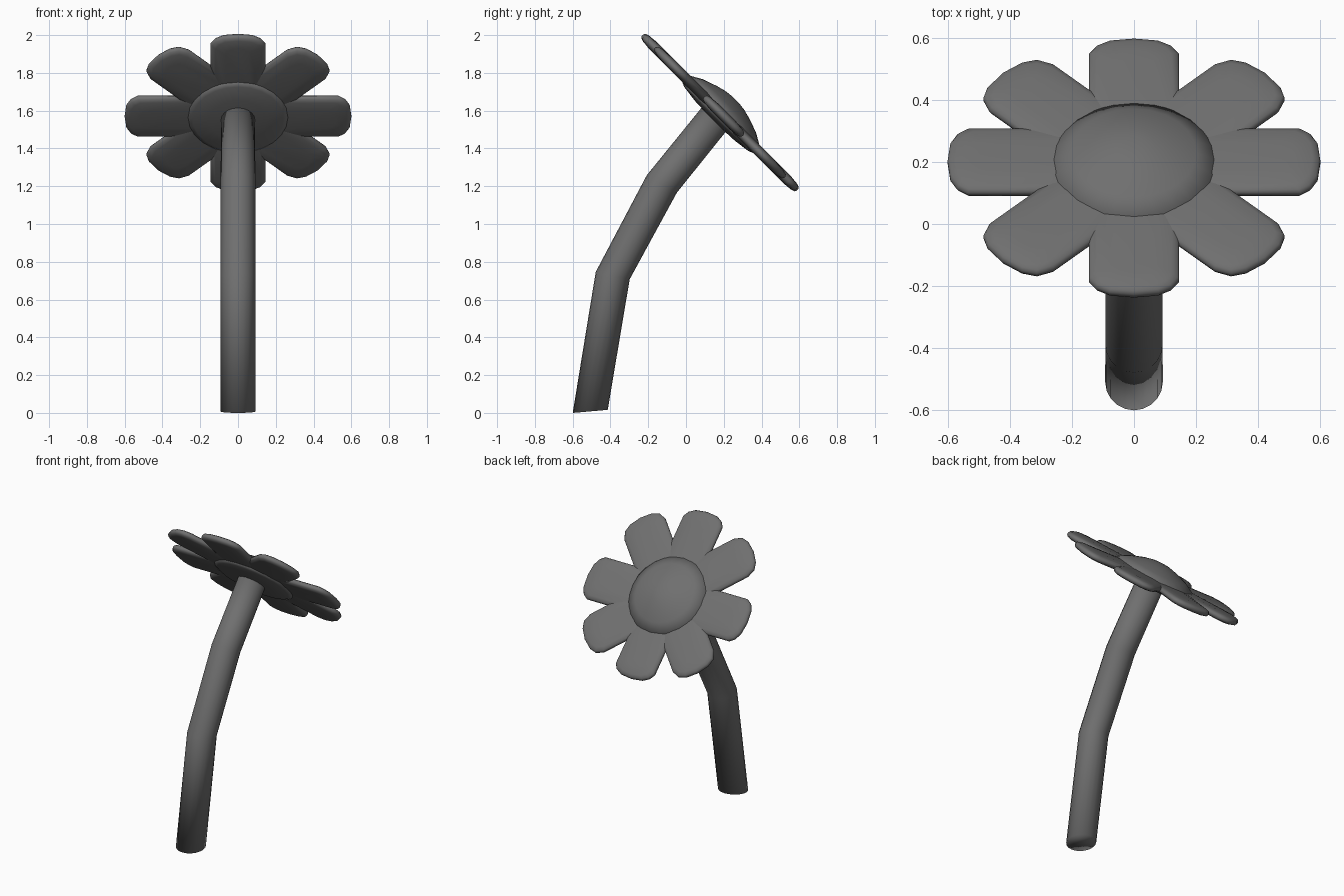
import bpy, bmesh
from math import sin, cos, pi, radians
from mathutils import Vector

if "Cube" in bpy.data.objects:
    bpy.data.objects.remove(bpy.data.objects["Cube"])

S = 0.5 ** 0.5
CENTRE = Vector((0, 0.18, 1.59))
ACROSS, UP, OUT = Vector((1, 0, 0)), Vector((0, -S, S)), Vector((0, S, S))

dark = bpy.data.materials.new("dark_grey")
dark.diffuse_color = (0.16, 0.16, 0.16, 1)
dark.use_nodes = True
dark.node_tree.nodes["Principled BSDF"].inputs["Base Color"].default_value = dark.diffuse_color


def head(a, v, n):
    """Flower-head coordinates: across, up the slope, out of the face."""
    return CENTRE + ACROSS * a + UP * v + OUT * n


def loft(name, rings):
    """Skin a list of equal-length closed rings, cap both ends, shade smooth."""
    bm = bmesh.new()
    loops = [[bm.verts.new(p) for p in ring] for ring in rings]
    k = len(loops[0])
    for lo, hi in zip(loops, loops[1:]):
        for i in range(k):
            j = (i + 1) % k
            bm.faces.new((lo[i], lo[j], hi[j], hi[i]))
    bm.faces.new(loops[0])
    bm.faces.new(loops[-1])
    bmesh.ops.recalc_face_normals(bm, faces=bm.faces)
    for f in bm.faces:
        f.smooth = True
    me = bpy.data.meshes.new(name)
    bm.to_mesh(me)
    bm.free()
    me.materials.append(dark)
    ob = bpy.data.objects.new(name, me)
    bpy.context.collection.objects.link(ob)
    return ob


# bent stem: (y, z, radius, lean from vertical)
rings = []
for y, z, r, lean in [(-0.507, 0.008, 0.093, -5), (-0.388, 0.727, 0.092, 12),
                      (-0.128, 1.212, 0.092, 30), (0.165, 1.575, 0.09, 43)]:
    t = radians(lean)
    rings.append([Vector((r * cos(a), y + r * sin(a) * cos(t), z - r * sin(a) * sin(t)))
                  for a in (2 * pi * i / 20 for i in range(20))])
loft("stem", rings)

# domed flower centre: (radius, height) profile turned round the head axis
profile = [(0.03, -0.055), (0.15, -0.05), (0.24, -0.038), (0.264, -0.028), (0.27, 0.02),
           (0.2, 0.06), (0.12, 0.088), (0.07, 0.101), (0.03, 0.106)]
loft("flower_centre", [[head(r * cos(a), -0.01 + r * sin(a), n)
                        for a in (2 * pi * i / 24 for i in range(24))]
                       for r, n in profile])

# petals: pillow-shaped strips with rounded tips
square_tip = [(0.145, 0.0), (0.145, -0.065), (0.122, -0.032), (0.08, -0.009)]
round_tip = [(0.145, 0.0), (0.145, -0.088), (0.122, -0.036), (0.078, -0.011)]
levels = [(0.08, -0.027), (0.025, -0.022), (0.006, -0.015), (0, -0.005),
          (0, 0.005), (0.006, 0.015), (0.025, 0.022), (0.08, 0.027)]


def petal(index):
    ang = index * pi / 4
    length = 0.58 if index in (2, 6) else 0.6
    shift = -0.027 if index in (0, 4) else 0
    half = round_tip if index % 2 else square_tip
    side = [(w, 0.12 if d == 0 else length + d) for w, d in half]
    outline = side + [(0, length)] + [(-w, l) for w, l in reversed(side)]
    rings = []
    for inset, n in levels:
        ring = []
        for w, l in outline:
            w2 = w * (1 - inset / 0.145)
            l2 = 0.35 + (l - 0.35) * (1 - inset / 0.25)
            ring.append(head(l2 * cos(ang) - w2 * sin(ang),
                             shift + l2 * sin(ang) + w2 * cos(ang), n))
        rings.append(ring)
    loft(f"petal_{index + 1}", rings)


for i in range(8):
    petal(i)
